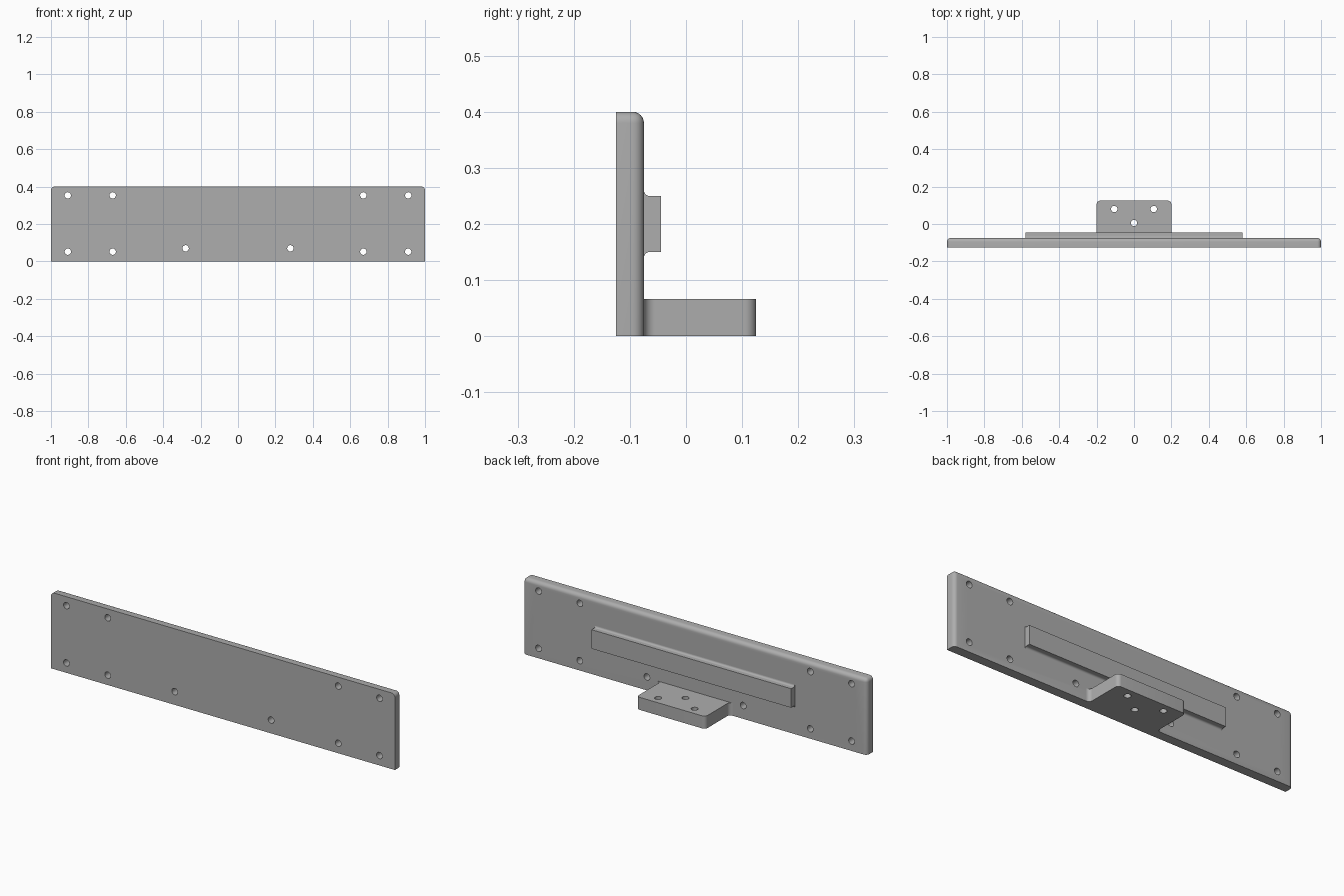
import bpy, bmesh, math
from mathutils import Matrix, Vector

cube = bpy.data.objects.get("Cube")
if cube:
    bpy.data.objects.remove(cube)

GREY = (0.42, 0.42, 0.42, 1)
steel = bpy.data.materials.new("plain grey")
steel.use_nodes = True
steel.diffuse_color = GREY
steel.node_tree.nodes["Principled BSDF"].inputs["Base Color"].default_value = GREY

BACK = -0.075   # rear face of the plate
R = 0.02        # main rounding radius


def finish(name, bm):
    bmesh.ops.recalc_face_normals(bm, faces=bm.faces)
    mesh = bpy.data.meshes.new(name)
    bm.to_mesh(mesh)
    bm.free()
    obj = bpy.data.objects.new(name, mesh)
    bpy.context.collection.objects.link(obj)
    mesh.materials.append(steel)
    return obj


def arc(cx, cy, r, start, end, steps=8):
    angles = [math.radians(start + (end - start) * i / steps) for i in range(steps + 1)]
    return [(cx + r * math.cos(a), cy + r * math.sin(a)) for a in angles]


def extrude(points, offset):
    bm = bmesh.new()
    face = bm.faces.new([bm.verts.new(p) for p in points])
    new = bmesh.ops.extrude_face_region(bm, geom=[face])["geom"]
    verts = [g for g in new if isinstance(g, bmesh.types.BMVert)]
    bmesh.ops.translate(bm, verts=verts, vec=Vector(offset))
    return bm


def drill(obj, centres, radius, rotation):
    bm = bmesh.new()
    for c in centres:
        bmesh.ops.create_cone(bm, cap_ends=True, segments=24, radius1=radius,
                              radius2=radius, depth=0.2,
                              matrix=Matrix.Translation(c) @ rotation)
    cutter = finish("hole_cutter", bm)
    cutter.hide_render = True
    mod = obj.modifiers.new("holes", 'BOOLEAN')
    mod.operation = 'DIFFERENCE'
    mod.solver = 'EXACT'
    mod.object = cutter
    bpy.context.view_layer.objects.active = obj
    bpy.ops.object.modifier_apply(modifier=mod.name)
    bpy.data.objects.remove(cutter)


# Main plate: rounded rear rim and top corners, square front and bottom
bm = extrude([(-1, -0.125, 0), (1, -0.125, 0), (1, -0.125, 0.4), (-1, -0.125, 0.4)],
             (0, BACK + 0.125, 0))


def is_rounded(edge):
    mid = (edge.verts[0].co + edge.verts[1].co) / 2
    rear, top, side = mid.y > BACK - 0.001, mid.z > 0.399, abs(mid.x) > 0.999
    return (rear and (top or side)) or (top and side)


bmesh.ops.bevel(bm, geom=[e for e in bm.edges if is_rounded(e)], offset=R,
                offset_type='OFFSET', segments=6, profile=0.5, affect='EDGES')
plate = finish("mounting_plate", bm)
plate_holes = [(s * x, -0.1, z) for s in (-1, 1)
               for x, z in ((0.91, 0.353), (0.67, 0.353), (0.91, 0.052),
                            (0.67, 0.052), (0.28, 0.07))]
drill(plate, plate_holes, 0.017, Matrix.Rotation(math.pi / 2, 4, 'X'))

# Long rail on the rear face, blended in above and below
f = 0.01
section = arc(BACK + f, 0.15 - f, f, 180, 90) + [(-0.045, 0.15), (-0.045, 0.25)] \
    + arc(BACK + f, 0.25 + f, f, 270, 180)
rail = finish("rear_rail", extrude([(-0.58, y, z) for y, z in section], (1.16, 0, 0)))

# Ledge at the bottom: rounded outer corners, flared where it meets the plate
half = arc(0.2 + R, BACK + R, R, 270, 180) + arc(0.2 - R, 0.125 - R, R, 0, 90)
outline = half + [(-x, y) for x, y in reversed(half)]
ledge = finish("rear_ledge", extrude([(x, y, 0) for x, y in outline], (0, 0, 0.066)))
drill(ledge, [(-0.106, 0.08, 0.03), (0.106, 0.08, 0.03), (0, 0.005, 0.03)],
      0.017, Matrix.Identity(4))

# Smooth the curved faces and keep the edges crisp
for obj in (plate, rail, ledge):
    bpy.ops.object.select_all(action='DESELECT')
    obj.select_set(True)
    bpy.context.view_layer.objects.active = obj
    bpy.ops.object.shade_smooth_by_angle(angle=math.radians(30))
